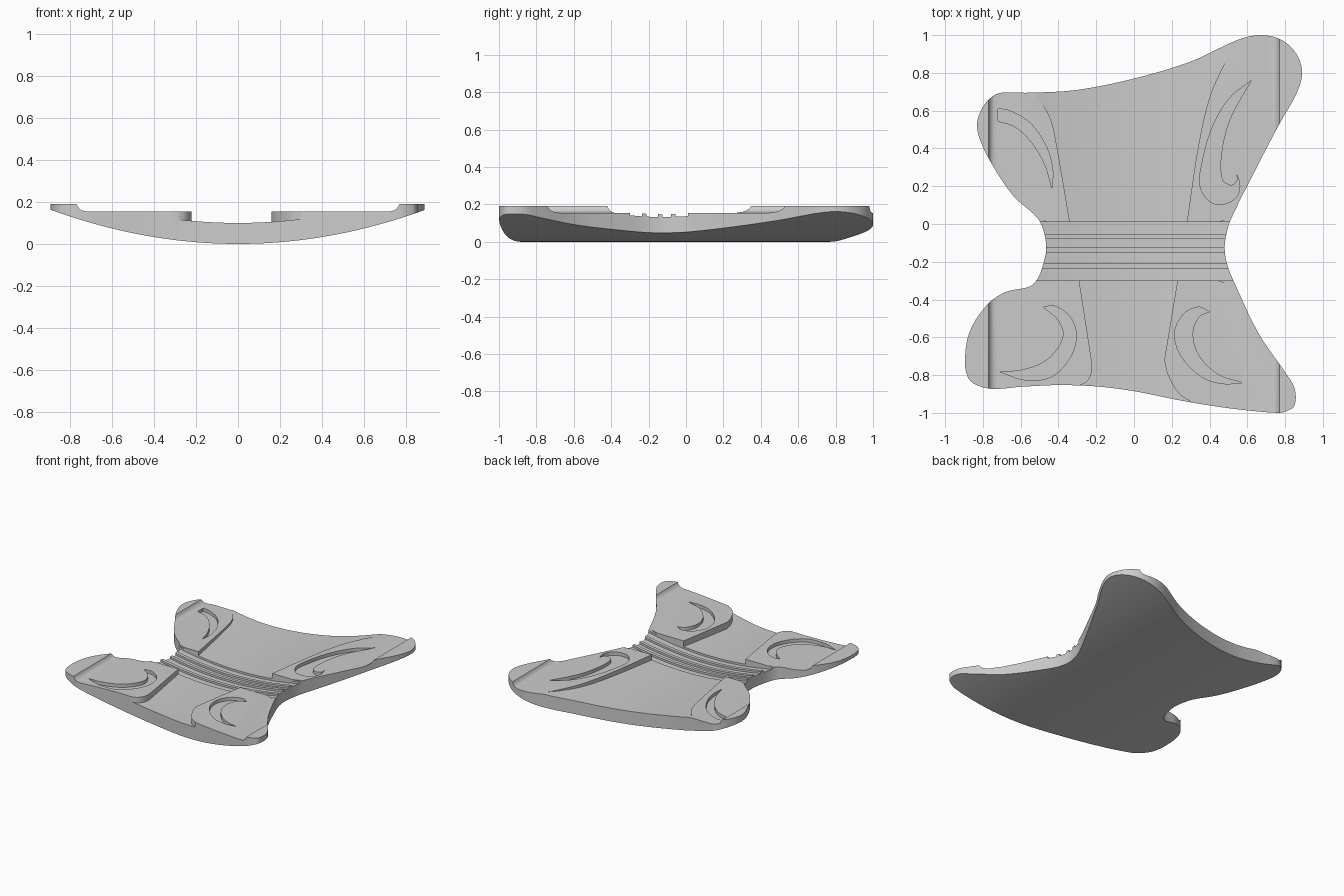
import bpy, bmesh
from mathutils import Vector

if "Cube" in bpy.data.objects:
    bpy.data.objects.remove(bpy.data.objects["Cube"])

R2 = 4.9          # twice the belly radius
TOP = 0.155       # pad level


def spline(pts, closed=False, n=5):
    """Hermite curve through 2D points."""
    p = [Vector(a) for a in pts]
    k = len(p)

    def tan(i):
        a = p[(i - 1) % k] if closed else p[max(i - 1, 0)]
        b = p[(i + 1) % k] if closed else p[min(i + 1, k - 1)]
        return (b - a).normalized()
    out = []
    for i in range(k if closed else k - 1):
        a, b = p[i], p[(i + 1) % k]
        d = (b - a).length
        m0, m1 = tan(i) * d, tan((i + 1) % k) * d
        for s in range(n):
            t = s / n
            out.append((2*t**3 - 3*t**2 + 1) * a + (t**3 - 2*t**2 + t) * m0
                       + (3*t**2 - 2*t**3) * b + (t**3 - t**2) * m1)
    if not closed:
        out.append(p[-1])
    return [(v.x, v.y) for v in out]


def extrude(name, pts, a, b, axis='Z'):
    """Prism of a 2D outline along Z (xy outline) or Y (xz outline)."""
    bm = bmesh.new()
    pos = (lambda u, v, w: (u, v, w)) if axis == 'Z' else (lambda u, v, w: (u, w, v))
    lo = [bm.verts.new(pos(u, v, a)) for u, v in pts]
    hi = [bm.verts.new(pos(u, v, b)) for u, v in pts]
    bm.faces.new(lo)
    bm.faces.new(hi)
    for i in range(len(pts)):
        j = (i + 1) % len(pts)
        bm.faces.new((lo[i], lo[j], hi[j], hi[i]))
    bmesh.ops.recalc_face_normals(bm, faces=bm.faces)
    me = bpy.data.meshes.new(name)
    bm.to_mesh(me)
    bm.free()
    ob = bpy.data.objects.new(name, me)
    bpy.context.collection.objects.link(ob)
    return ob


def boolean(ob, tool, op):
    m = ob.modifiers.new("cut", 'BOOLEAN')
    m.operation, m.solver, m.object = op, 'EXACT', tool
    bpy.context.view_layer.objects.active = ob
    bpy.ops.object.modifier_apply(modifier=m.name)
    bpy.data.objects.remove(tool)


def belly(lift, half):
    """Circular-looking belly curve, left to right."""
    return [(half * i / 24, lift + (half * i / 24) ** 2 / R2) for i in range(-24, 25)]


# plate outline seen from above
outline = [(-.70, .695), (-.55, .695), (-.3, .71), (0, .77), (.3, .86), (.55, .975),
           (.67, 1), (.78, .975), (.86, .9), (.89, .8), (.86, .69), (.77, .53),
           (.65, .3), (.515, .03), (.49, -.05), (.48, -.13), (.495, -.22), (.54, -.33),
           (.66, -.58), (.8, -.785), (.85, -.87), (.85, -.96), (.81, -.99), (.76, -1),
           (.5, -.975), (.25, -.935), (0, -.885), (-.2, -.86), (-.4, -.853),
           (-.6, -.862), (-.75, -.873), (-.84, -.85), (-.88, -.81), (-.895, -.72),
           (-.87, -.57), (-.78, -.43), (-.68, -.36), (-.55, -.33), (-.505, -.28),
           (-.475, -.19), (-.465, -.13), (-.475, -.05), (-.51, .03), (-.64, .15),
           (-.76, .33), (-.82, .46), (-.83, .54), (-.8, .62), (-.75, .675)]
plate = extrude("winged_plate", spline(outline, True), -.1, .4)

# cross-section: curved belly, flat pads, raised tips
tip = [(1.0, .19), (.77, .19), (.765, .179), (.757, .168), (.745, .16), (.725, TOP)]
section = belly(0, 1.0)[1:-1] + tip + [(-x, z) for x, z in reversed(tip)]
boolean(plate, extrude("section", section, -1.2, 1.2, 'Y'), 'INTERSECT')

# sunken curved floor: back panel, waist strip and front panel in one outline
floor = ([(.45, .01), (.28, .01)]
         + spline([(.28, .01), (.34, .41), (.4, .67), (.48, .85), (.56, .98)])[1:]
         + [(.6, 1.1), (-.6, 1.1)]
         + spline([(-.57, .7), (-.49, .64), (-.44, .55), (-.41, .42), (-.34, .01)])
         + [(-.46, .01), (-.65, .08), (-.65, -.37), (-.48, -.3), (-.29, -.3)]
         + spline([(-.222, -.74), (-.225, -.79), (-.25, -.835), (-.3, -.86)])
         + [(-.3, -1.1), (.3, -1.1)]
         + spline([(.3, -.94), (.24, -.9), (.18, -.8), (.16, -.72)])
         + [(.23, -.3), (.45, -.3), (.65, -.37), (.65, .08)])
floor_cut = extrude("floor_cut", floor, 0, .5)
boolean(floor_cut, extrude("floor_bed", belly(.1, .9) + [(.9, .45), (-.9, .45)],
                           -1.3, 1.3, 'Y'), 'INTERSECT')
boolean(plate, floor_cut, 'DIFFERENCE')

# waist channels, leaving three narrow ribs between them
for y0, y1 in [(-.055, .01), (-.125, -.08), (-.21, -.15), (-.3, -.235)]:
    chan = extrude("channel", belly(.085, .54) + [(.54, .4), (-.54, .4)], y0, y1, 'Y')
    boolean(plate, chan, 'DIFFERENCE')

# engraved crescents: (outer curve, inner curve)
crescents = [
    ([(-.72, .61), (-.66, .6), (-.55, .535), (-.46, .4), (-.43, .28), (-.435, .19)],
     [(-.435, .19), (-.47, .31), (-.54, .43), (-.63, .515), (-.72, .545)]),
    ([(.62, .76), (.5, .66), (.41, .5), (.36, .32), (.35, .2), (.4, .12), (.47, .105),
      (.54, .14), (.56, .2), (.545, .265)],
     [(.545, .265), (.545, .225), (.51, .205), (.465, .24), (.465, .39), (.51, .56),
      (.62, .76)]),
    ([(-.48, -.44), (-.42, -.435), (-.34, -.49), (-.305, -.59), (-.34, -.71),
      (-.44, -.81), (-.58, -.825), (-.715, -.78)],
     [(-.715, -.78), (-.6, -.775), (-.46, -.72), (-.375, -.6), (-.4, -.51), (-.48, -.44)]),
    ([(.4, -.465), (.34, -.44), (.26, -.48), (.215, -.58), (.25, -.7), (.36, -.81),
      (.47, -.845), (.575, -.84)],
     [(.575, -.84), (.45, -.8), (.345, -.7), (.31, -.58), (.345, -.49), (.4, -.465)]),
]
for outer, inner in crescents:
    ring = spline(outer)[:-1] + spline(inner)
    if (Vector(ring[0]) - Vector(ring[-1])).length < 1e-4:
        ring.pop()
    boolean(plate, extrude("crescent", ring, TOP - .025, .4), 'DIFFERENCE')

# smooth curved sides, crisp edges
bpy.ops.object.select_all(action='DESELECT')
plate.select_set(True)
bpy.context.view_layer.objects.active = plate
bpy.ops.object.shade_smooth_by_angle(angle=0.5)
